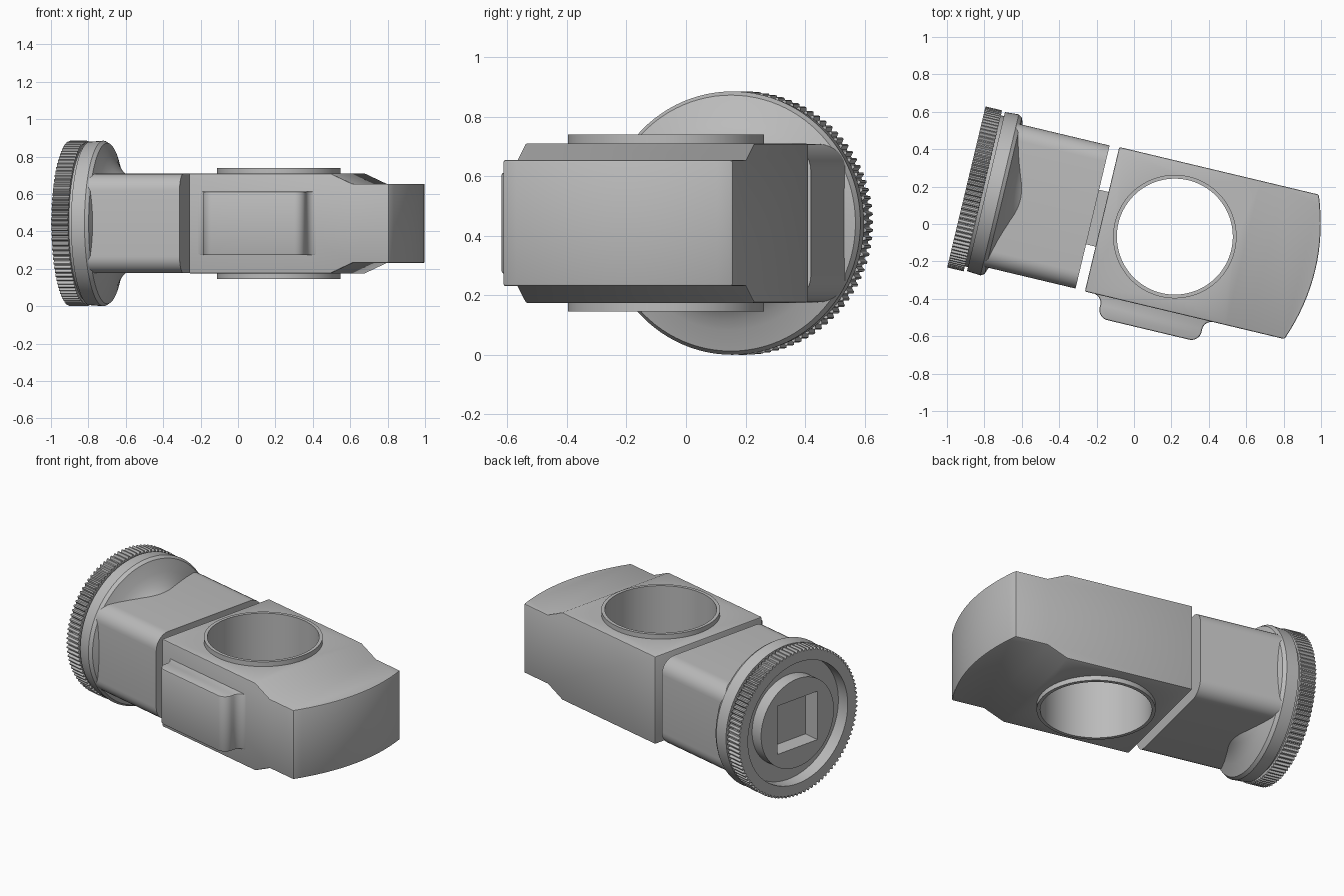
import bpy, bmesh, math
from mathutils import Matrix, Vector

cube = bpy.data.objects.get("Cube")
if cube:
    bpy.data.objects.remove(cube, do_unlink=True)

# Parts are built along their own length axis, then turned and raised as one
PLACE = (Matrix.Translation((0, 0, 0.4425)) @ Matrix.Rotation(math.radians(-13.4), 4, 'Z')
         @ Matrix.Translation((0, -0.015, 0)))

grey = bpy.data.materials.new("plain_grey")
grey.use_nodes = True
colour = (0.5, 0.5, 0.5, 1)
grey.diffuse_color = colour
grey.node_tree.nodes["Principled BSDF"].inputs["Base Color"].default_value = colour


def finish(name, bm):
    bmesh.ops.remove_doubles(bm, verts=bm.verts, dist=1e-5)
    bmesh.ops.recalc_face_normals(bm, faces=bm.faces)
    mesh = bpy.data.meshes.new(name)
    bm.to_mesh(mesh)
    bm.free()
    mesh.transform(PLACE)
    mesh.materials.append(grey)
    obj = bpy.data.objects.new(name, mesh)
    bpy.context.collection.objects.link(obj)
    return obj


def prism(name, points, axis, lo, hi):
    """Extrude a flat outline along one axis (0, 1 or 2)."""
    bm = bmesh.new()
    verts = []
    for a, b in points:
        co = [a, b]
        co.insert(axis, lo)
        verts.append(bm.verts.new(co))
    face = bm.faces.new(verts)
    new = bmesh.ops.extrude_face_region(bm, geom=[face])["geom"]
    step = Vector((0, 0, 0))
    step[axis] = hi - lo
    bmesh.ops.translate(bm, verts=[g for g in new if isinstance(g, bmesh.types.BMVert)], vec=step)
    return finish(name, bm)


def lathe(name, profile, n, axis='X', teeth=0.0):
    """Turn a closed (along, radius, toothed) profile about the length or upright axis."""
    bm = bmesh.new()
    rings = []
    for i in range(n):
        a = math.tau * i / n
        ring = []
        for along, r, toothed in profile:
            if toothed and i % 4 > 1:
                r -= teeth
            p, q = r * math.cos(a), r * math.sin(a)
            ring.append(bm.verts.new((along, p, q) if axis == 'X' else (p + 0.228, q, along)))
        rings.append(ring)
    m = len(profile)
    for i in range(n):
        r0, r1 = rings[i], rings[(i + 1) % n]
        for j in range(m):
            k = (j + 1) % m
            if profile[j][1] or profile[k][1]:
                bm.faces.new((r0[j], r0[k], r1[k], r1[j]))
    return finish(name, bm)


def arc(cx, cy, r, a0, a1, n=8):
    steps = [math.radians(a0 + (a1 - a0) * i / n) for i in range(n + 1)]
    return [(cx + r * math.cos(t), cy + r * math.sin(t)) for t in steps]


def apply(obj, mod):
    with bpy.context.temp_override(object=obj, active_object=obj):
        bpy.ops.object.modifier_apply(modifier=mod.name)


def boolean(obj, cutter, operation):
    mod = obj.modifiers.new("cut", 'BOOLEAN')
    mod.operation, mod.solver, mod.object = operation, 'EXACT', cutter
    bpy.context.view_layer.update()
    apply(obj, mod)
    bpy.data.objects.remove(cutter, do_unlink=True)


def bevel(obj, width, segments=2):
    mod = obj.modifiers.new("soft_edges", 'BEVEL')
    mod.width, mod.segments, mod.limit_method = width, segments, 'ANGLE'
    mod.angle_limit = math.radians(40)
    apply(obj, mod)


def smooth(obj):
    bpy.ops.object.select_all(action='DESELECT')
    obj.select_set(True)
    bpy.context.view_layer.objects.active = obj
    bpy.ops.object.shade_smooth_by_angle(angle=math.radians(30))


# Head block: stepped side outline crossed with a bowed plan outline
half = [(-0.172, 0.268), (0.605, 0.268), (0.727, 0.212), (1.1, 0.212)]
side = half + [(u, -z) for u, z in reversed(half)]
head = prism("head_block", side, 1, -0.6, 0.6)
bow = [(0.925 + 0.075 * (1 - (i / 8) ** 2), 0.397 * i / 8) for i in range(-8, 9)]
plan = prism("plan_cutter", [(-0.3, 0.397), (-0.3, -0.397)] + bow, 2, -0.5, 0.5)
boolean(head, plan, 'INTERSECT')
bevel(head, 0.008)
bore = lathe("bore_cutter", [(-0.5, 0, 0), (-0.5, 0.32, 0), (0.5, 0.32, 0), (0.5, 0, 0)], 96, 'Z')
boolean(head, bore, 'DIFFERENCE')

# Sleeve through the bore, standing proud on both sides
sleeve = lathe("bore_sleeve", [(-0.297, 0.31, 0), (-0.297, 0.33, 0),
                               (0.297, 0.33, 0), (0.297, 0.31, 0)], 96, 'Z')

# Raised pad on the front with flared foot and rounded corners
pad_outline = ([(-0.125, -0.38)] + arc(-0.125, -0.447, 0.05, 90, 0)
               + arc(-0.02, -0.463, 0.055, 180, 270) + arc(0.43, -0.463, 0.055, 270, 360)
               + arc(0.535, -0.447, 0.05, 180, 90) + [(0.535, -0.38)])
pad = prism("front_pad", pad_outline, 2, -0.17, 0.17)
bevel(pad, 0.012)

# Square neck joining head and arm
neck = prism("square_neck", [(-0.15, -0.15), (0.15, -0.15), (0.15, 0.15), (-0.15, 0.15)],
             0, -0.26, -0.15)

# Rounded rectangular arm
w, h, r = 0.393, 0.266, 0.09
arm_outline = (arc(w - r, h - r, r, 0, 90) + arc(r - w, h - r, r, 90, 180)
               + arc(r - w, r - h, r, 180, 270) + arc(w - r, r - h, r, 270, 360))
arm = prism("arm", arm_outline, 0, -0.76, -0.224)

# Collar with a scooped shoulder and an outer boss
collar = lathe("collar_and_boss", [
    (-0.915, 0, 0), (-0.915, 0.27, 0), (-0.84, 0.27, 0), (-0.84, 0.415, 0),
    (-0.81, 0.415, 0), (-0.81, 0.437, 0), (-0.735, 0.4425, 0), (-0.715, 0.43, 0),
    (-0.69, 0.36, 0), (-0.672, 0.325, 0), (-0.65, 0.293, 0), (-0.62, 0.265, 0),
    (-0.58, 0.24, 0), (-0.58, 0, 0)], 96)
s = 0.148
socket = prism("socket_cutter", [(-s, -s), (s, -s), (s, s), (-s, s)], 0, -1, -0.815)
boolean(collar, socket, 'DIFFERENCE')

# Knurled grip ring
grip = lathe("knurled_ring", [(-0.918, 0.37, 0), (-0.918, 0.4425, 1),
                              (-0.827, 0.4425, 1), (-0.827, 0.37, 0)], 400, teeth=0.013)

for part in (head, sleeve, pad, neck, arm, collar, grip):
    smooth(part)
